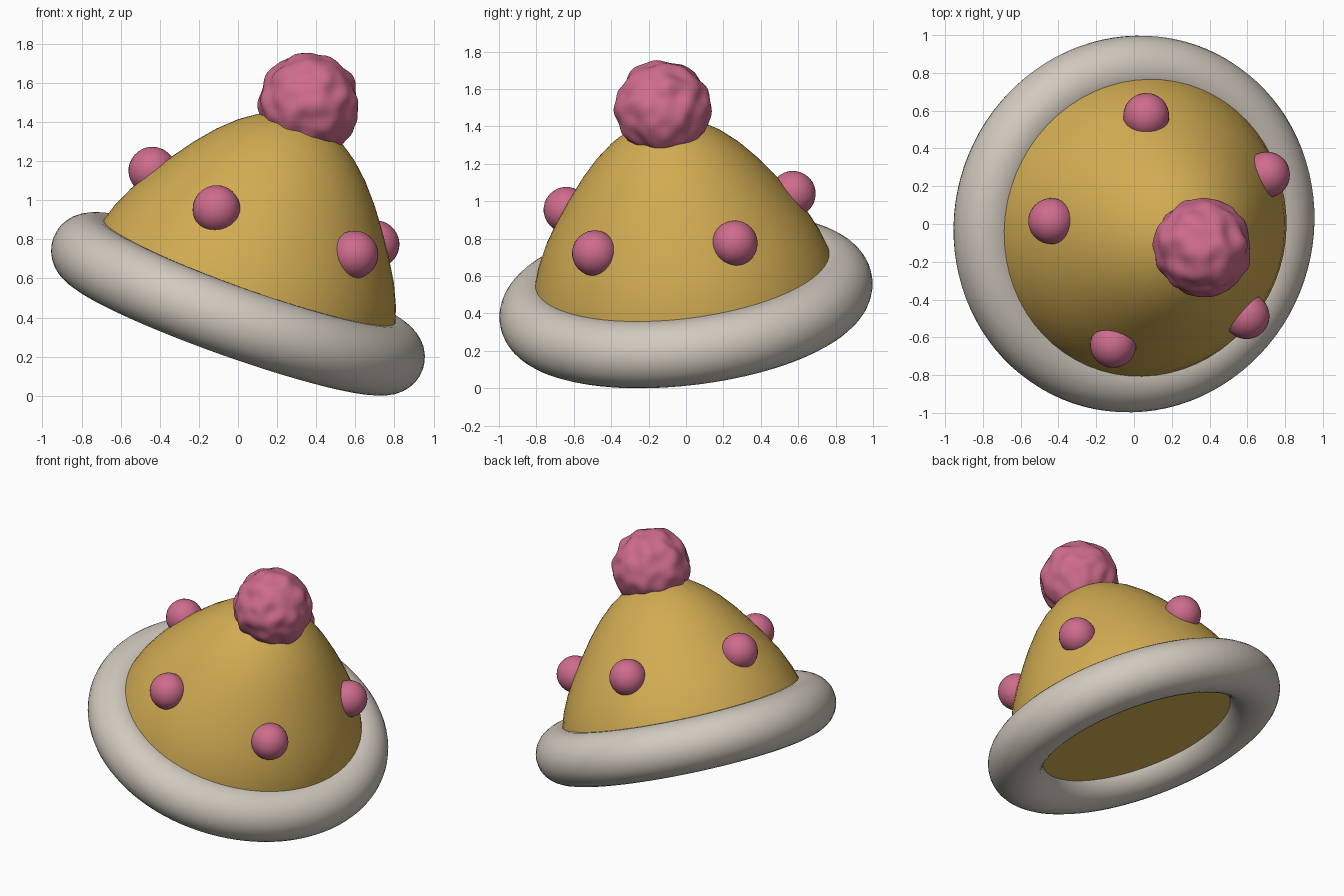
import bpy, bmesh, math
from mathutils import Vector, Matrix, noise

cube = bpy.data.objects.get("Cube")
if cube:
    bpy.data.objects.remove(cube, do_unlink=True)

# The whole hat leans along one axis through the brim's centre
AXIS = Vector((0.333, -0.114, 0.936)).normalized()
TILT = Vector((0, 0, 1)).rotation_difference(AXIS).to_matrix().to_4x4()
PLACE = Matrix.Translation((0, 0, 0.47)) @ TILT


def material(name, rgb):
    mat = bpy.data.materials.new(name)
    mat.use_nodes = True
    mat.diffuse_color = (*rgb, 1)
    bsdf = mat.node_tree.nodes["Principled BSDF"]
    bsdf.inputs["Base Color"].default_value = (*rgb, 1)
    bsdf.inputs["Roughness"].default_value = 0.8
    return mat


gold = material("golden felt", (0.64, 0.41, 0.085))
pink = material("pink wool", (0.62, 0.15, 0.27))
grey = material("warm grey trim", (0.64, 0.59, 0.52))


def finish(obj, name, mat, offset=(0, 0, 0)):
    obj.name = name
    obj.data.materials.clear()
    obj.data.materials.append(mat)
    obj.matrix_world = PLACE @ Matrix.Translation(offset)
    bpy.ops.object.select_all(action='DESELECT')
    obj.select_set(True)
    bpy.context.view_layer.objects.active = obj
    bpy.ops.object.shade_smooth_by_angle(angle=math.radians(45))
    return obj


def lathe(profile, sides):
    """Closed solid from (radius, height) rings, starting and ending on the axis."""
    bm = bmesh.new()
    verts = [bm.verts.new((r, 0, h)) for r, h in profile]
    edges = [bm.edges.new(pair) for pair in zip(verts, verts[1:])]
    bmesh.ops.spin(bm, geom=verts + edges, cent=(0, 0, 0), axis=(0, 0, 1),
                   angle=math.tau, steps=sides, use_merge=True)
    bmesh.ops.remove_doubles(bm, verts=bm.verts, dist=0.0005)
    bmesh.ops.recalc_face_normals(bm, faces=bm.faces)
    mesh = bpy.data.meshes.new("crown")
    bm.to_mesh(mesh)
    bm.free()
    obj = bpy.data.objects.new("crown", mesh)
    bpy.context.collection.objects.link(obj)
    return obj


# Crown: bell-shaped solid with a flat underside
bell = [(0, -0.05), (0.81, -0.05), (0.825, 0.03), (0.8, 0.15), (0.765, 0.26),
        (0.715, 0.37), (0.65, 0.48), (0.57, 0.6), (0.49, 0.71), (0.405, 0.81),
        (0.32, 0.89), (0.235, 0.95), (0.12, 1.01), (0, 1.03)]
finish(lathe(bell, 64), "crown", gold)

# Brim: fat padded ring
bpy.ops.mesh.primitive_torus_add(major_radius=0.823, minor_radius=0.18,
                                 major_segments=96, minor_segments=32)
finish(bpy.context.object, "brim", grey)

# Five round dots set around the crown
for i in range(5):
    angle = math.radians(28.5 + 72 * i)
    bpy.ops.mesh.primitive_uv_sphere_add(radius=0.122, segments=32, ring_count=16)
    finish(bpy.context.object, f"dot_{i + 1}", pink,
           (0.645 * math.cos(angle), 0.645 * math.sin(angle), 0.49))

# Pompom: lumpy woollen ball on the tip
bpy.ops.mesh.primitive_ico_sphere_add(radius=0.255, subdivisions=5)
pompom = bpy.context.object
for v in pompom.data.vertices:
    v.co += v.co.normalized() * 0.022 * noise.noise(v.co * 11)
finish(pompom, "pompom", pink, (0, 0, 1.09))
